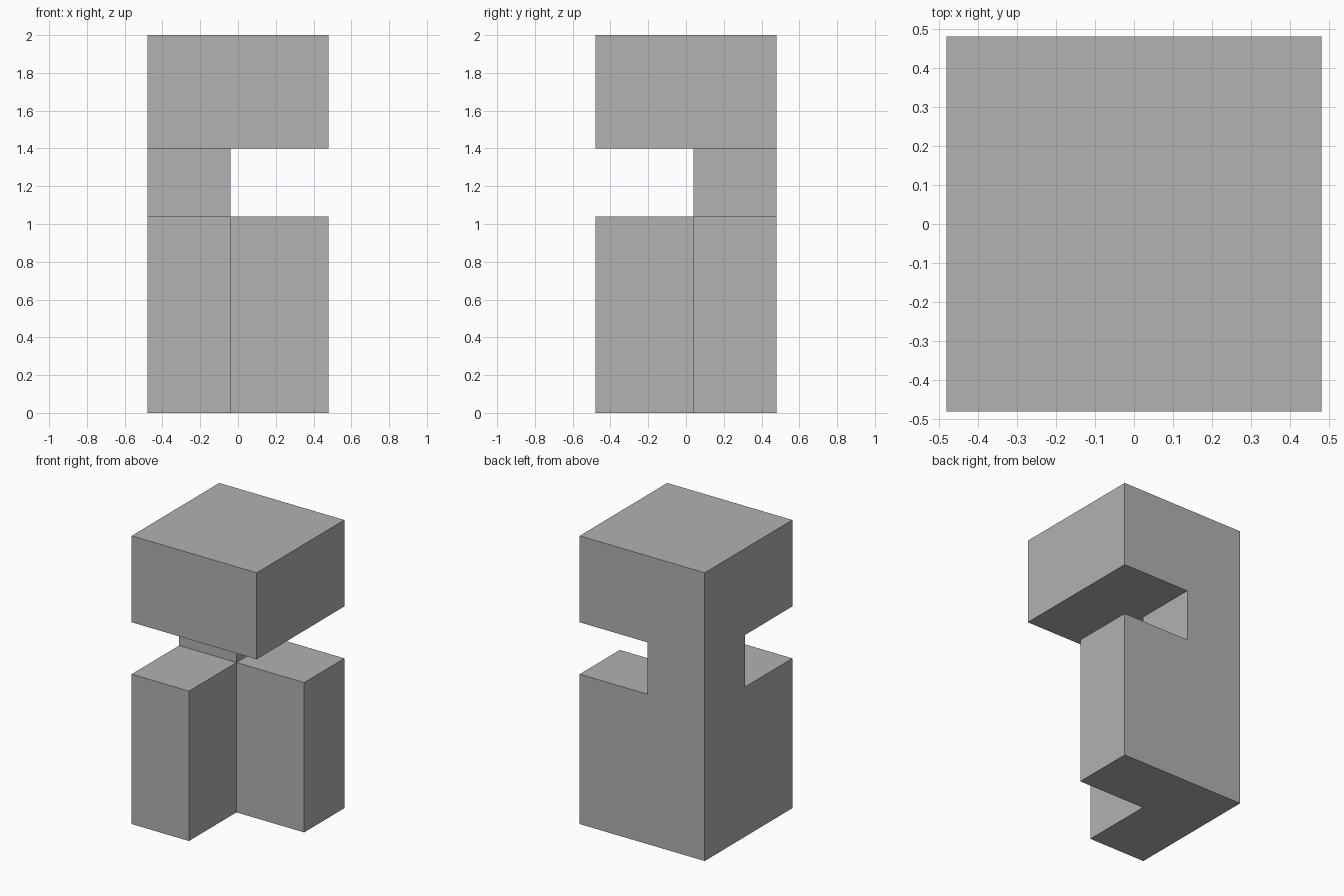
import bpy

cube = bpy.data.objects.get("Cube")
if cube:
    bpy.data.objects.remove(cube, do_unlink=True)

HALF = 0.48                 # half width of the block
INNER = 0.04                # offset of the inner faces from the centre
SLOT_LOW, SLOT_HIGH, TOP = 1.04, 1.40, 2.0
OUT = 1.0                   # cutters reach past the block

grey = bpy.data.materials.new("grey")
grey.use_nodes = True
colour = (0.445, 0.445, 0.445, 1)
grey.diffuse_color = colour
grey.node_tree.nodes["Principled BSDF"].inputs["Base Color"].default_value = colour


def box(name, low, high):
    """Axis-aligned box between two corners."""
    centre = [(a + b) / 2 for a, b in zip(low, high)]
    bpy.ops.mesh.primitive_cube_add(size=1, location=centre)
    obj = bpy.context.object
    obj.name = name
    obj.scale = [b - a for a, b in zip(low, high)]
    bpy.ops.object.transform_apply(location=True, rotation=False, scale=True)
    obj.data.materials.append(grey)
    return obj


# Full block
body = box("notched_block", (-HALF, -HALF, 0), (HALF, HALF, TOP))

# Corner notch below the cap, then two slots that leave only the back post
cutters = [
    box("corner_cutter", (-INNER, -OUT, -OUT), (OUT, INNER, SLOT_HIGH)),
    box("front_slot_cutter", (-OUT, -OUT, SLOT_LOW), (OUT, INNER, SLOT_HIGH)),
    box("side_slot_cutter", (-INNER, -OUT, SLOT_LOW), (OUT, OUT, SLOT_HIGH)),
]
for cutter in cutters:
    cutter.hide_render = True
    cut = body.modifiers.new(cutter.name, 'BOOLEAN')
    cut.operation = 'DIFFERENCE'
    cut.solver = 'EXACT'
    cut.object = cutter
    bpy.context.view_layer.objects.active = body
    bpy.ops.object.modifier_apply(modifier=cut.name)
    bpy.data.objects.remove(cutter, do_unlink=True)
